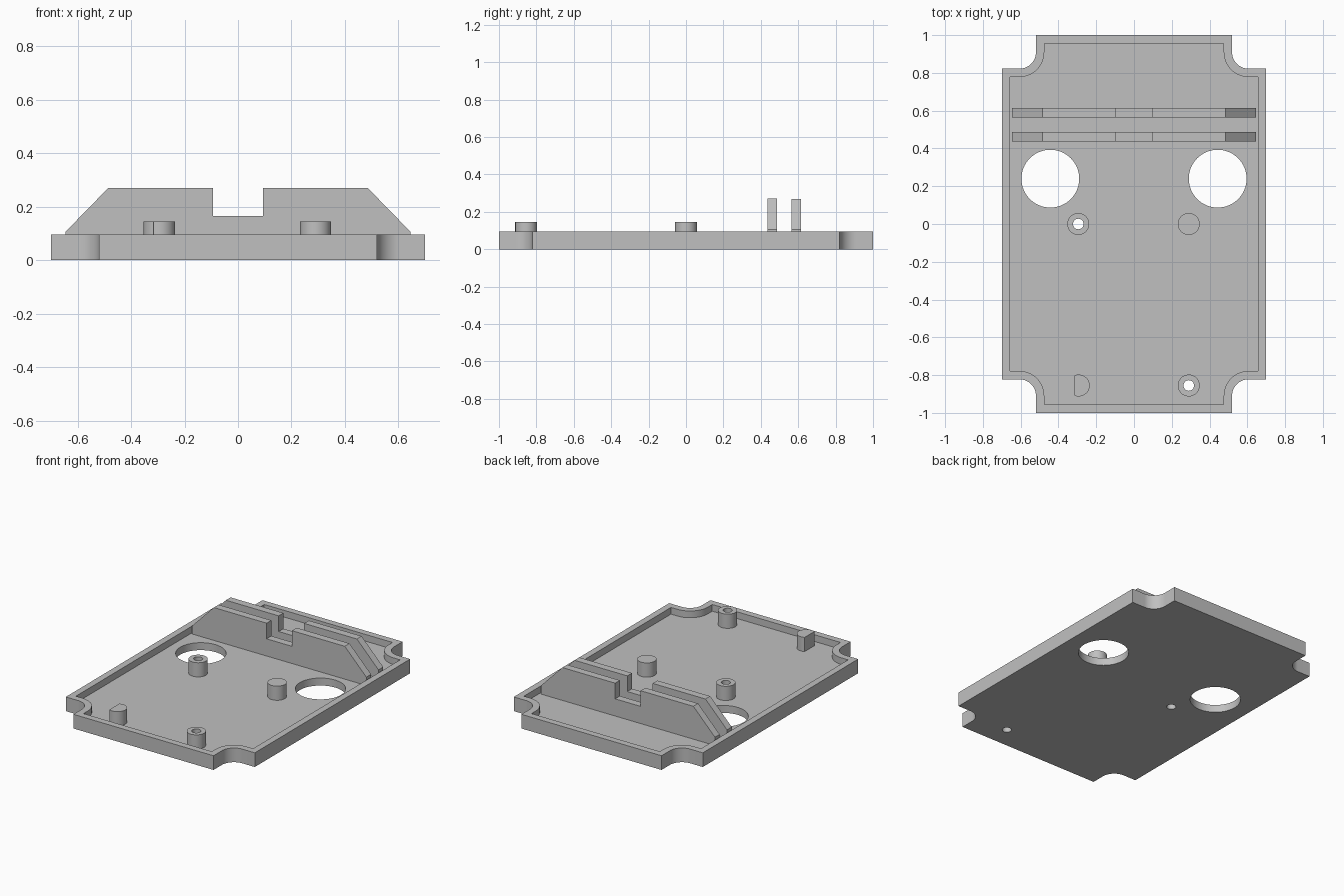
import bpy, bmesh
from math import cos, sin, pi
from mathutils import Matrix

if "Cube" in bpy.data.objects:
    bpy.data.objects.remove(bpy.data.objects["Cube"])

grey = bpy.data.materials.new("plain grey")
grey.use_nodes = True
grey.diffuse_color = (0.53, 0.53, 0.53, 1)
grey.node_tree.nodes["Principled BSDF"].inputs["Base Color"].default_value = grey.diffuse_color

FLOOR, RIM, POST_TOP = 0.05, 0.095, 0.145


def prism(name, points, low, high, turn=None):
    """Extrude a flat outline from low to high, then optionally turn it."""
    bm = bmesh.new()
    face = bm.faces.new([bm.verts.new((x, y, low)) for x, y in points])
    top = bmesh.ops.extrude_face_region(bm, geom=[face])["geom"]
    verts = [v for v in top if isinstance(v, bmesh.types.BMVert)]
    bmesh.ops.translate(bm, verts=verts, vec=(0, 0, high - low))
    if turn:
        bm.transform(turn)
    bmesh.ops.recalc_face_normals(bm, faces=bm.faces)
    mesh = bpy.data.meshes.new(name)
    bm.to_mesh(mesh)
    bm.free()
    mesh.materials.append(grey)
    obj = bpy.data.objects.new(name, mesh)
    bpy.context.collection.objects.link(obj)
    return obj


def circle(x, y, r, n=48):
    return [(x + r * cos(2 * pi * i / n), y + r * sin(2 * pi * i / n)) for i in range(n)]


def select(obj):
    bpy.ops.object.select_all(action="DESELECT")
    obj.select_set(True)
    bpy.context.view_layer.objects.active = obj


def cut(obj, points, low, high):
    """Subtract a prism from an object."""
    cutter = prism("cutter", points, low, high)
    cutter.hide_render = True
    mod = obj.modifiers.new("cut", "BOOLEAN")
    mod.operation, mod.solver, mod.object = "DIFFERENCE", "EXACT", cutter
    select(obj)
    bpy.ops.object.modifier_apply(modifier=mod.name)
    bpy.data.objects.remove(cutter)


def notched_outline(inset):
    """Rectangle with a rounded bite out of each corner."""
    w, d = 0.7 - inset, 1 - inset
    cx, cy, r = 0.607, 0.91, 0.088 + inset
    corner = [(w, cy - r)]
    corner += [(cx - r * sin(a), cy - r * cos(a)) for a in (pi / 2 * i / 16 for i in range(17))]
    corner.append((cx - r, d))
    points = []
    for sx, sy in ((1, 1), (-1, 1), (-1, -1), (1, -1)):
        part = [(sx * x, sy * y) for x, y in corner]
        points += part if sx * sy > 0 else part[::-1]
    return points


# Shallow tray with a raised rim and two large round openings
tray = prism("tray", notched_outline(0), 0, RIM)
cut(tray, notched_outline(0.044), FLOOR, 0.3)
for side in (-1, 1):
    cut(tray, circle(side * 0.443, 0.24, 0.153, 64), -0.1, 0.3)

# Standing posts: two drilled through, one solid, one with a flat side
R = 0.058
drilled = {"drilled_post_right": (-0.295, 0), "drilled_post_left": (0.29, -0.855)}
posts = []
for name, (x, y) in drilled.items():
    post = prism(name, circle(x, y, R), FLOOR, POST_TOP)
    for part in (post, tray):
        cut(part, circle(x, y, 0.028, 32), -0.1, 0.3)
    posts.append(post)
posts.append(prism("solid_post", circle(0.29, 0, R), FLOOR, POST_TOP))
flat_side = [(max(x, -0.317), y) for x, y in circle(-0.293, -0.855, R)]
flat_side = [p for i, p in enumerate(flat_side)
             if p[0] > -0.317 or flat_side[i - 1][0] > -0.317
             or flat_side[(i + 1) % len(flat_side)][0] > -0.317]
posts.append(prism("flat_sided_post", flat_side, FLOOR, POST_TOP))

# Two upright ribs with sloping ends and a central slot
half = [(0.645, FLOOR), (0.645, 0.106), (0.485, 0.27), (0.094, 0.27), (0.094, 0.165)]
profile = half + [(-x, z) for x, z in reversed(half)]
upright = Matrix.Rotation(pi / 2, 4, "X")
for name, y in (("front_rib", 0.462), ("back_rib", 0.59)):
    prism(name, profile, -y - 0.025, -y + 0.025, upright)

# Smooth the round walls, keep the edges sharp
for obj in [tray] + posts:
    select(obj)
    bpy.ops.object.shade_smooth_by_angle(angle=pi / 6)
